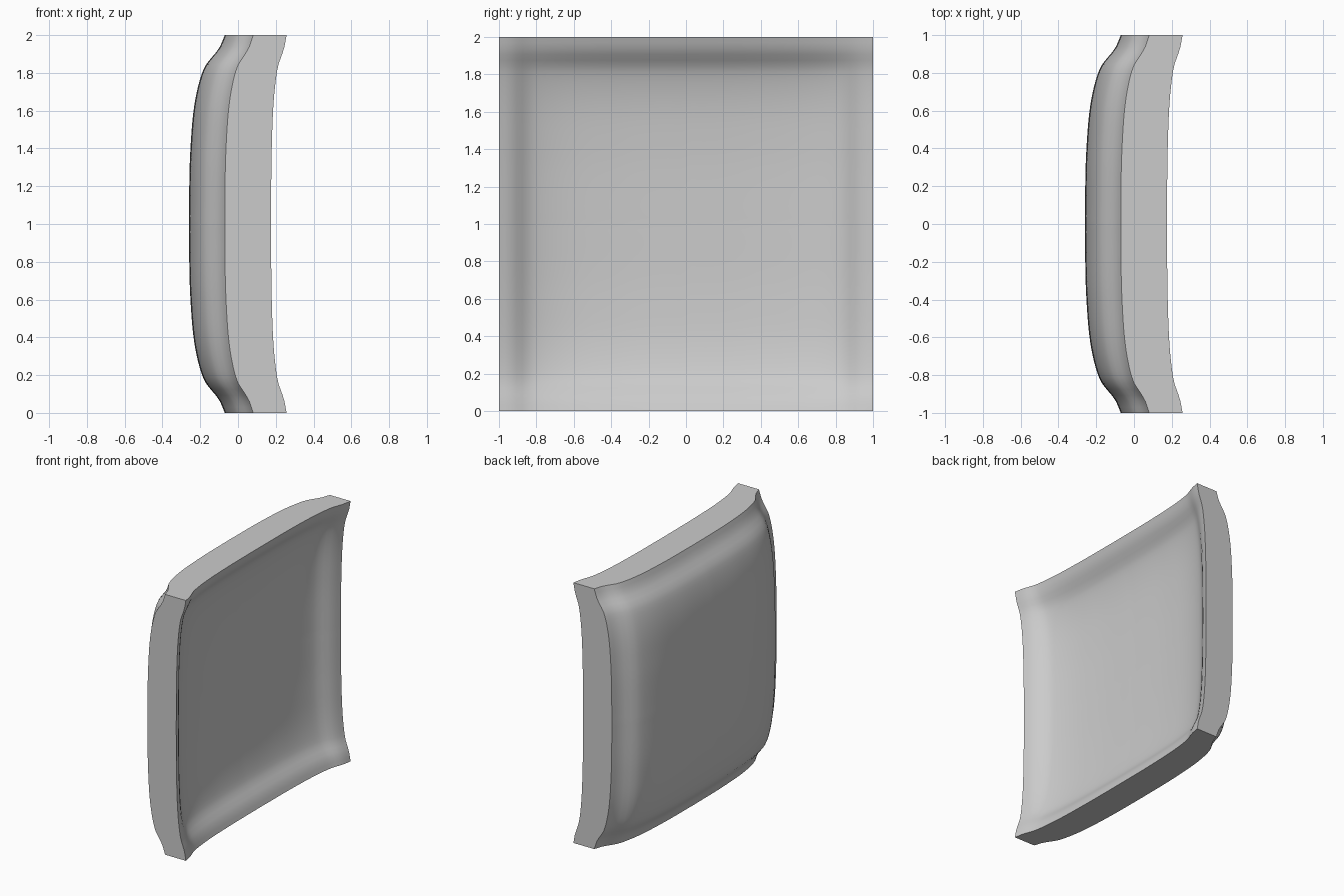
import bpy
import bmesh

# Remove the default cube
cube = bpy.data.objects.get("Cube")
if cube:
    bpy.data.objects.remove(cube, do_unlink=True)

# Plain grey material
grey = bpy.data.materials.new("plain_grey")
grey.use_nodes = True
colour = (0.6, 0.6, 0.6, 1.0)
grey.diffuse_color = colour
grey.node_tree.nodes["Principled BSDF"].inputs["Base Color"].default_value = colour

# Cross-section: (distance from rim, share of full depth)
PROFILE = [(0, 0), (0.07, 0.16), (0.115, 0.35), (0.155, 0.52), (0.21, 0.65),
           (0.3, 0.78), (0.4, 0.87), (0.52, 0.93), (0.7, 0.98), (1, 1)]


def tangent(i):
    """Slope of the cross-section at one of its points."""
    (d0, h0), (d1, h1) = PROFILE[max(i - 1, 0)], PROFILE[min(i + 1, len(PROFILE) - 1)]
    return (h1 - h0) / (d1 - d0)


def rise(p):
    """Smooth curve through the cross-section, from rim (0) to middle (1)."""
    d = min(1.0, max(0.0, 1 - abs(p)))
    i = max(k for k in range(len(PROFILE) - 1) if PROFILE[k][0] <= d)
    (d0, h0), (d1, h1) = PROFILE[i:i + 2]
    w = d1 - d0
    t = (d - d0) / w
    s = t * t * (3 - 2 * t)
    bend = t * (1 - t) * ((1 - t) * tangent(i) - t * tangent(i + 1))
    return h0 + (h1 - h0) * s + w * bend


def depth(y, z, corner, edge, centre):
    """Pillow-shaped height field set by its depth at corner, edge and centre."""
    a, b = rise(y), rise(z)
    return corner + (edge - corner) * (a + b) + (centre + corner - 2 * edge) * a * b


# Flat sheet, extruded to give a bulging back skin, a dished skin and flat walls
bm = bmesh.new()
bmesh.ops.create_grid(bm, x_segments=64, y_segments=64, size=1)
bulge = list(bm.verts)
result = bmesh.ops.extrude_face_region(bm, geom=bm.faces[:], use_keep_orig=True)
dish = [v for v in result["geom"] if isinstance(v, bmesh.types.BMVert)]

for skin, levels in ((bulge, (0.08, -0.07, -0.26)), (dish, (0.257, 0.175, 0.0))):
    for v in skin:
        y, z = v.co.x, v.co.y
        v.co = (depth(y, z, *levels), y, z + 1)

bmesh.ops.recalc_face_normals(bm, faces=bm.faces[:])
mesh = bpy.data.meshes.new("cushioned_panel")
bm.to_mesh(mesh)
bm.free()
mesh.materials.append(grey)

panel = bpy.data.objects.new("cushioned_panel", mesh)
bpy.context.collection.objects.link(panel)
bpy.context.view_layer.objects.active = panel
panel.select_set(True)
bpy.ops.object.shade_smooth_by_angle(angle=0.7)
